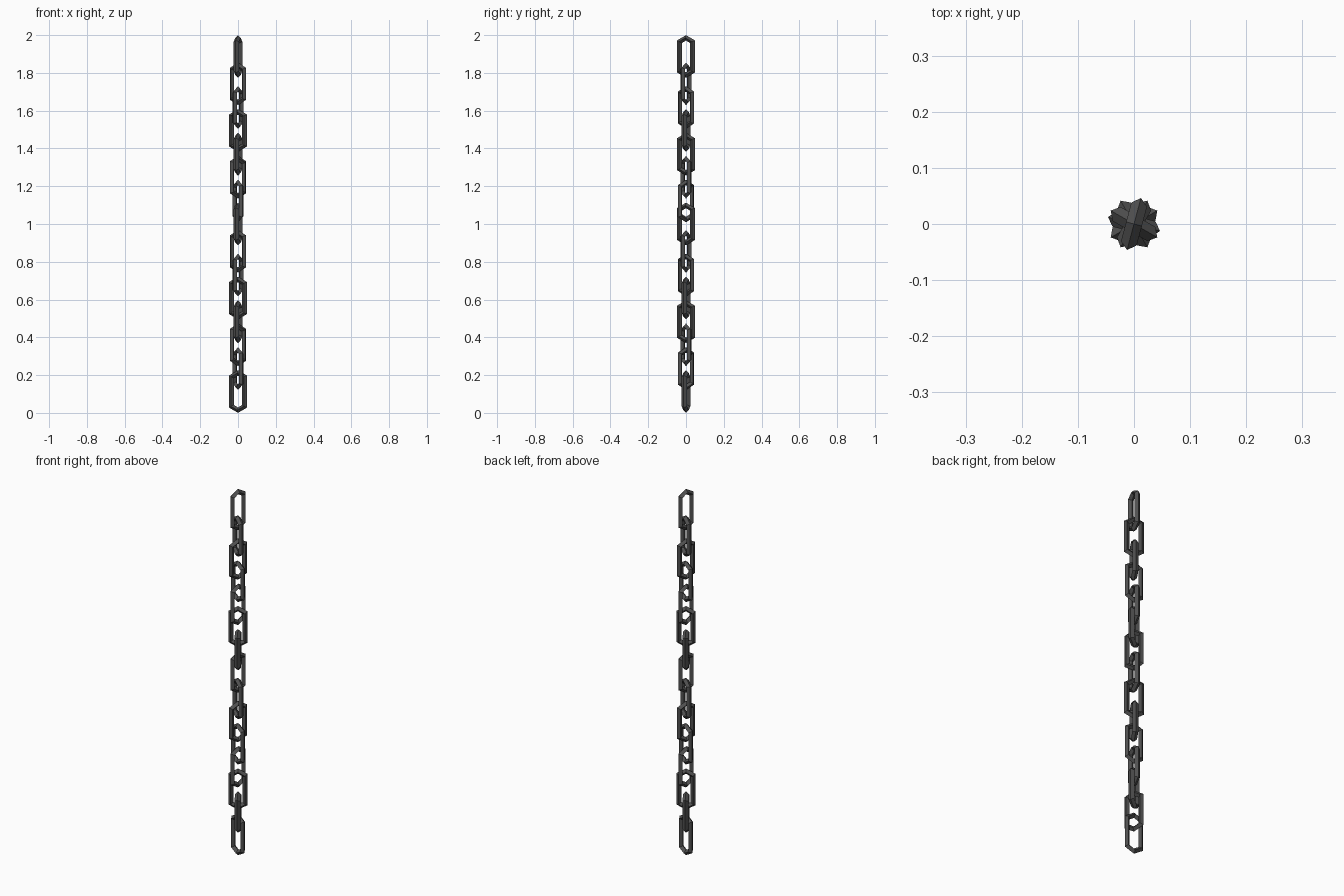
import bpy, bmesh, math

if "Cube" in bpy.data.objects:
    bpy.data.objects.remove(bpy.data.objects["Cube"])

R, r = 0.041, 0.0145        # ring radius and bar radius
HALF = 0.113                # half the height of a link
SHIFT = HALF - R - r        # stretch of each ring half along z

metal = bpy.data.materials.new("dark_metal")
metal.diffuse_color = (0.08, 0.08, 0.08, 1)
metal.use_nodes = True
metal.node_tree.nodes["Principled BSDF"].inputs["Base Color"].default_value = metal.diffuse_color


def link_mesh():
    # six-sided ring with a diamond section, pulled apart along z
    bm = bmesh.new()
    rings = []
    for i in range(6):
        a = math.radians(90 + 60 * i)
        dz = SHIFT if math.sin(a) > 0 else -SHIFT
        ring = []
        for j in range(4):
            b = math.pi / 2 * j
            rad = R + r * math.cos(b)
            ring.append(bm.verts.new((rad * math.cos(a), r * math.sin(b),
                                      rad * math.sin(a) + dz)))
        rings.append(ring)
    for i in range(6):
        p, q = rings[i], rings[(i + 1) % 6]
        for j in range(4):
            k = (j + 1) % 4
            bm.faces.new((p[j], p[k], q[k], q[j]))
    bmesh.ops.recalc_face_normals(bm, faces=bm.faces)
    me = bpy.data.meshes.new("chain_link")
    bm.to_mesh(me)
    bm.free()
    me.materials.append(metal)
    return me


mesh = link_mesh()


def add_link(n, z, angle):
    ob = bpy.data.objects.new(f"chain_link_{n:02d}", mesh)
    ob.location = (0, 0, z)
    ob.rotation_euler = (0, 0, math.radians(angle))
    bpy.context.collection.objects.link(ob)


# two runs of seven twisted links, then the end link
angles = [75, -30, 60, -15, 75, 30, 120]
drops = [0, 0.145, 0.2705, 0.392, 0.5175, 0.6395, 0.7655]
period = 1 - HALF
for run in range(2):
    for i, (a, d) in enumerate(zip(angles, drops)):
        add_link(run * 7 + i + 1, 2 - HALF - run * period - d, a)
add_link(15, HALF, -15)
